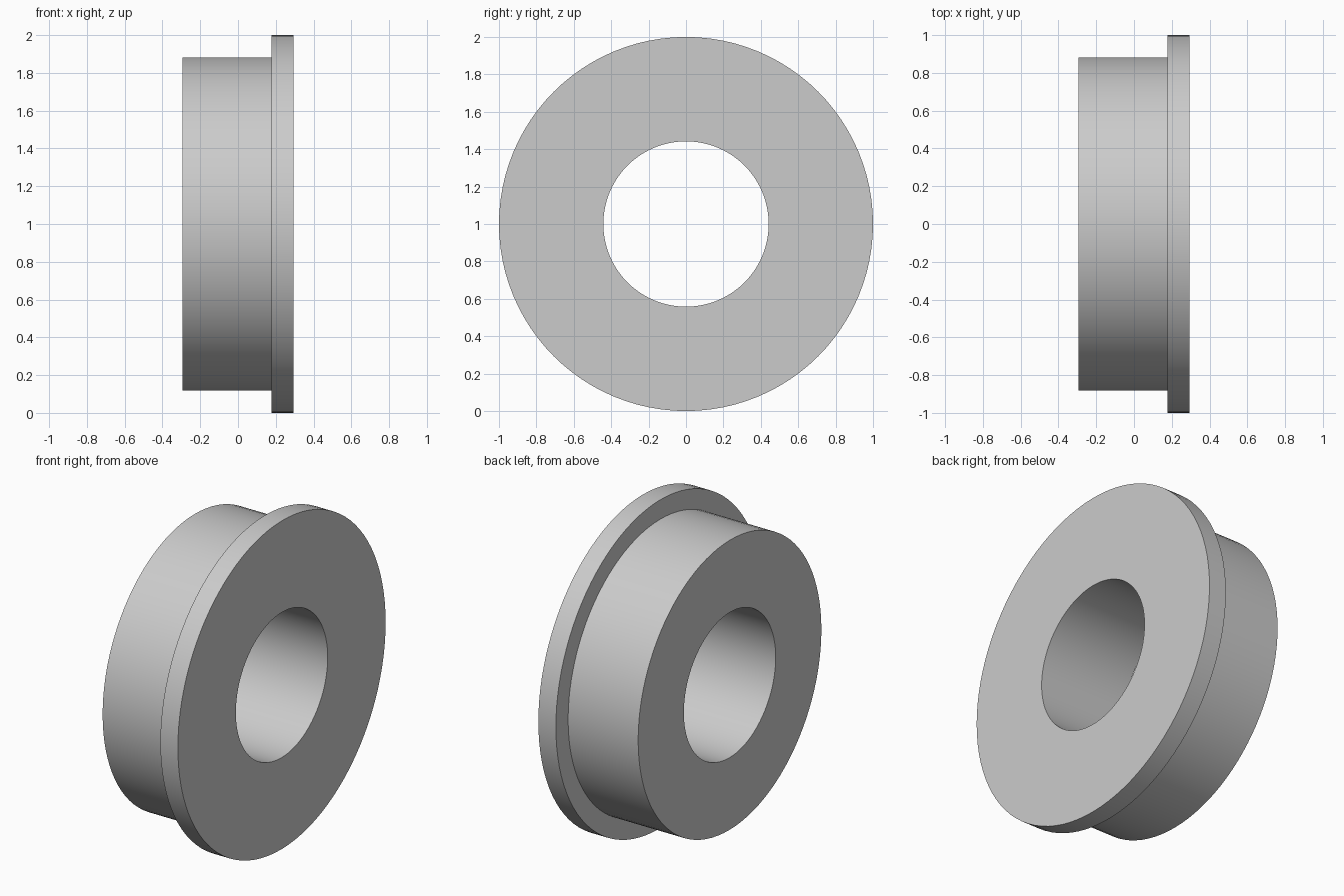
import bpy
import bmesh
import math
from mathutils import Matrix, Vector

cube = bpy.data.objects.get("Cube")
if cube:
    bpy.data.objects.remove(cube, do_unlink=True)

SEGMENTS = 96
HALF_WIDTH = 0.295
FLANGE_START = 0.177
BORE, BODY, FLANGE = 0.442, 0.882, 1.0

# Plain grey metal
metal = bpy.data.materials.new("grey metal")
metal.use_nodes = True
grey = (0.6, 0.6, 0.6, 1)
metal.diffuse_color = grey
metal.node_tree.nodes["Principled BSDF"].inputs["Base Color"].default_value = grey

# Closed cross-section as (x, radius), revolved around the x axis
profile = [
    (-HALF_WIDTH, BORE), (-HALF_WIDTH, BODY),
    (FLANGE_START, BODY), (FLANGE_START, FLANGE),
    (HALF_WIDTH, FLANGE), (HALF_WIDTH, BORE),
]
bm = bmesh.new()
rings = []
for i in range(SEGMENTS):
    turn = Matrix.Rotation(math.tau * i / SEGMENTS, 3, 'X')
    rings.append([bm.verts.new(turn @ Vector((x, 0, r))) for x, r in profile])
for i, ring in enumerate(rings):
    following = rings[(i + 1) % SEGMENTS]
    for j in range(len(profile)):
        k = (j + 1) % len(profile)
        bm.faces.new((ring[j], ring[k], following[k], following[j]))
bmesh.ops.recalc_face_normals(bm, faces=bm.faces)

# Flanged bushing
mesh = bpy.data.meshes.new("flanged_bushing")
bm.to_mesh(mesh)
bm.free()
mesh.materials.append(metal)
bushing = bpy.data.objects.new("flanged_bushing", mesh)
bushing.location.z = FLANGE
bpy.context.collection.objects.link(bushing)

# Smooth walls with sharp rims
bpy.ops.object.select_all(action='DESELECT')
bushing.select_set(True)
bpy.context.view_layer.objects.active = bushing
bpy.ops.object.shade_smooth_by_angle(angle=math.radians(30))
